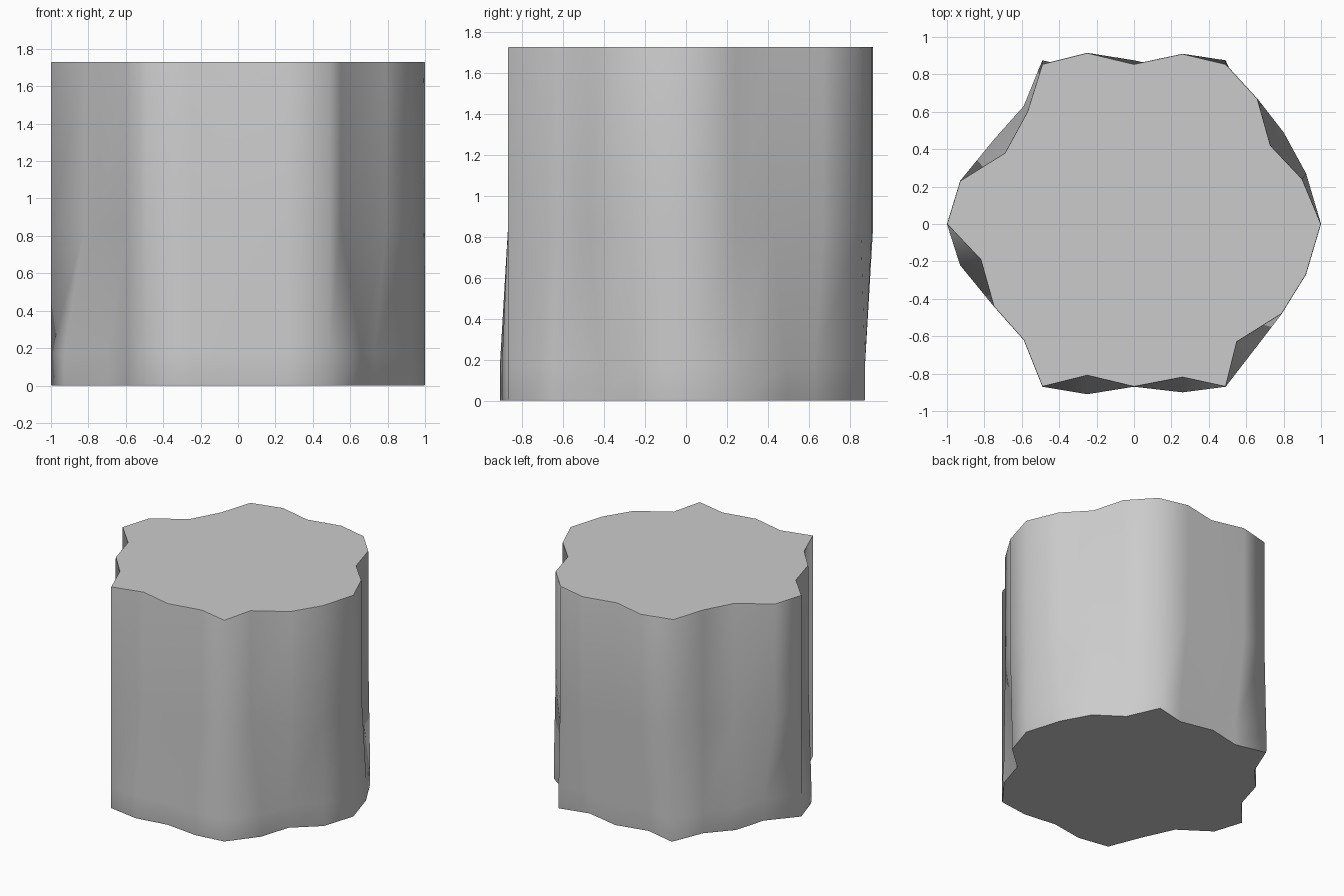
import bpy, bmesh

if "Cube" in bpy.data.objects:
    bpy.data.objects.remove(bpy.data.objects["Cube"])

# Jagged hexagonal outlines, counter-clockwise from +x, four points per side
TOP = [(1, 0), (.90, .24), (.73, .42), (.66, .67),
       (.49, .855), (.26, .91), (0, .855), (-.25, .915),
       (-.49, .855), (-.57, .60), (-.69, .38), (-.93, .23),
       (-1, 0), (-.82, -.19), (-.75, -.44), (-.59, -.62),
       (-.49, -.87), (-.25, -.81), (0, -.87), (.26, -.82),
       (.49, -.87), (.55, -.63), (.79, -.48), (.92, -.27)]
BOTTOM = [(1, 0), (.92, .27), (.80, .49), (.60, .63),
          (.49, .875), (.26, .82), (0, .875), (-.25, .82),
          (-.49, .875), (-.59, .63), (-.75, .45), (-.82, .21),
          (-1, 0), (-.93, -.22), (-.70, -.38), (-.59, -.62),
          (-.49, -.87), (-.25, -.91), (0, -.87), (.26, -.90),
          (.49, -.87), (.66, -.65), (.73, -.42), (.92, -.25)]

# Rings: lower outline, blended middle, upper outline, slim softened rims
LEVELS = [(BOTTOM, 0, .998), (BOTTOM, .01, 1), (BOTTOM, .17, 1),
          (TOP, .85, 1), (TOP, 1.72, 1), (TOP, 1.73, .998)]

bm = bmesh.new()
rings = [[bm.verts.new((x * s, y * s, z)) for x, y in outline]
         for outline, z, s in LEVELS]

# Smooth rocky sides
n = len(TOP)
for low, high in zip(rings, rings[1:]):
    for i in range(n):
        j = (i + 1) % n
        bm.faces.new((low[i], low[j], high[j], high[i])).smooth = True

# Flat caps with crisp rims
for cap in (bm.faces.new(rings[0][::-1]), bm.faces.new(rings[-1])):
    cap.smooth = False
    for e in cap.edges:
        e.smooth = False

mesh = bpy.data.meshes.new("hex_rock_column")
bm.to_mesh(mesh)
bm.free()
column = bpy.data.objects.new("hex_rock_column", mesh)
bpy.context.collection.objects.link(column)
